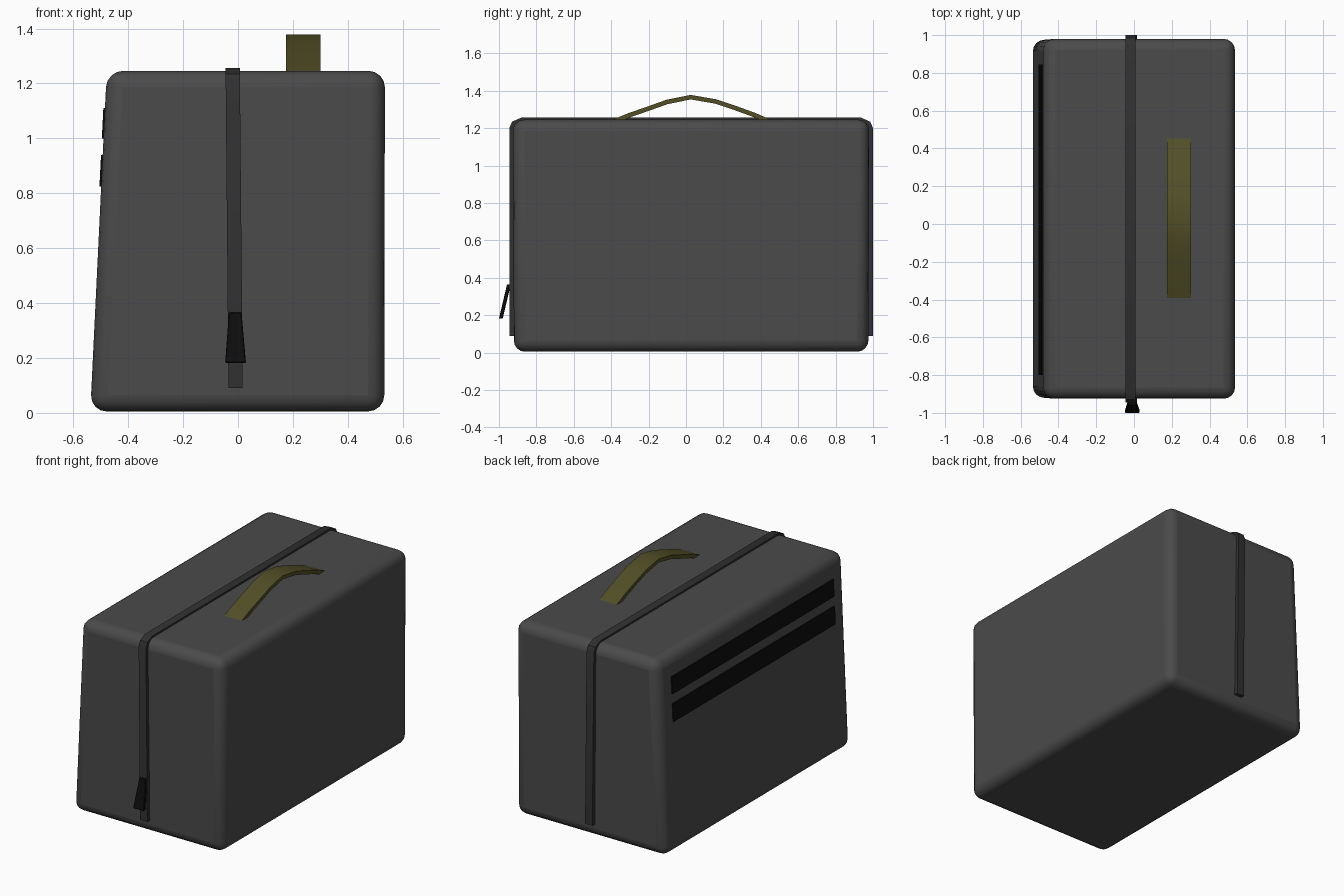
import bpy
from mathutils import Vector

if "Cube" in bpy.data.objects:
    bpy.data.objects.remove(bpy.data.objects["Cube"])


def material(name, color):
    m = bpy.data.materials.new(name)
    m.diffuse_color = (*color, 1)
    m.use_nodes = True
    m.node_tree.nodes["Principled BSDF"].inputs["Base Color"].default_value = m.diffuse_color
    return m


GREY = material("grey_fabric", (0.07, 0.07, 0.07))
DARK = material("dark_zip", (0.03, 0.03, 0.03))
BLACK = material("black_trim", (0.004, 0.004, 0.004))
OLIVE = material("olive_strap", (0.085, 0.078, 0.02))


def make(name, verts, faces, mat, bevel=0, segments=1):
    me = bpy.data.meshes.new(name)
    me.from_pydata(verts, [], faces)
    ob = bpy.data.objects.new(name, me)
    bpy.context.collection.objects.link(ob)
    me.materials.append(mat)
    if bevel:
        b = ob.modifiers.new("bevel", "BEVEL")
        b.width, b.segments, b.limit_method = bevel, segments, 'NONE'
    bpy.context.view_layer.objects.active = ob
    ob.select_set(True)
    bpy.ops.object.shade_smooth_by_angle()
    ob.select_set(False)
    return ob


def block(name, low, high, mat, bevel=0, segments=1):
    """Tapered box; low and high are (x0, x1, y0, y1, z)."""
    verts = []
    for x0, x1, y0, y1, z in (low, high):
        verts += [(x0, y0, z), (x1, y0, z), (x1, y1, z), (x0, y1, z)]
    faces = [(3, 2, 1, 0), (4, 5, 6, 7)]
    faces += [(i, (i + 1) % 4, (i + 1) % 4 + 4, i + 4) for i in range(4)]
    return make(name, verts, faces, mat, bevel, segments)


def ribbon(name, path, width, depth, x_at, mat):
    """Flat strap whose outer surface follows a (y, z) path."""
    pts = [Vector(p) for p in path]
    verts, faces = [], []
    for i, p in enumerate(pts):
        t = (pts[min(i + 1, len(pts) - 1)] - pts[max(i - 1, 0)]).normalized()
        q = p + Vector((t.y, -t.x)) * depth
        x, w = x_at(p.y), width / 2
        verts += [(x - w, *p), (x + w, *p), (x + w, *q), (x - w, *q)]
    for i in range(len(pts) - 1):
        a = i * 4
        faces += [(a + j, a + (j + 1) % 4, a + 4 + (j + 1) % 4, a + 4 + j) for j in range(4)]
    n = len(verts)
    faces += [(3, 2, 1, 0), (n - 4, n - 3, n - 2, n - 1)]
    return make(name, verts, faces, mat)


# Bag body with a slanted left side
block("bag_body", (-0.538, 0.533, -0.92, 0.975, 0.005),
      (-0.478, 0.535, -0.925, 0.98, 1.246), GREY, 0.06, 4)

# Zip strip running up the front, over the top and down the back
ribbon("zip_strip", [(-0.945, 0.09), (-0.945, 1.2), (-0.93, 1.235), (-0.88, 1.257),
                     (0.935, 1.257), (0.985, 1.235), (1.0, 1.2), (1.0, 0.09)],
       0.052, 0.03, lambda z: -0.008 - 0.009 * z, DARK)

# Flared zip pull hanging away from the front
block("zip_pull", (-0.047, 0.029, -1.0, -0.98, 0.182),
      (-0.033, 0.013, -0.957, -0.937, 0.365), BLACK, 0.003)

# Arched carry handle
ribbon("carry_handle", [(-0.41, 1.238), (-0.31, 1.28), (-0.2, 1.318), (-0.105, 1.352),
                        (0.025, 1.378), (0.16, 1.355), (0.26, 1.322), (0.37, 1.282), (0.47, 1.238)],
       0.125, 0.024, lambda z: 0.238, OLIVE)

# Two long trims on the slanted left side
for i, (z0, z1) in enumerate(((1.0, 1.11), (0.825, 0.94))):
    def trim_edge(z):
        x = -0.546 + 0.05 * z
        return (x, x + 0.02, -0.8, 0.845, z)
    block(f"side_trim_{i + 1}", trim_edge(z0), trim_edge(z1), BLACK)
